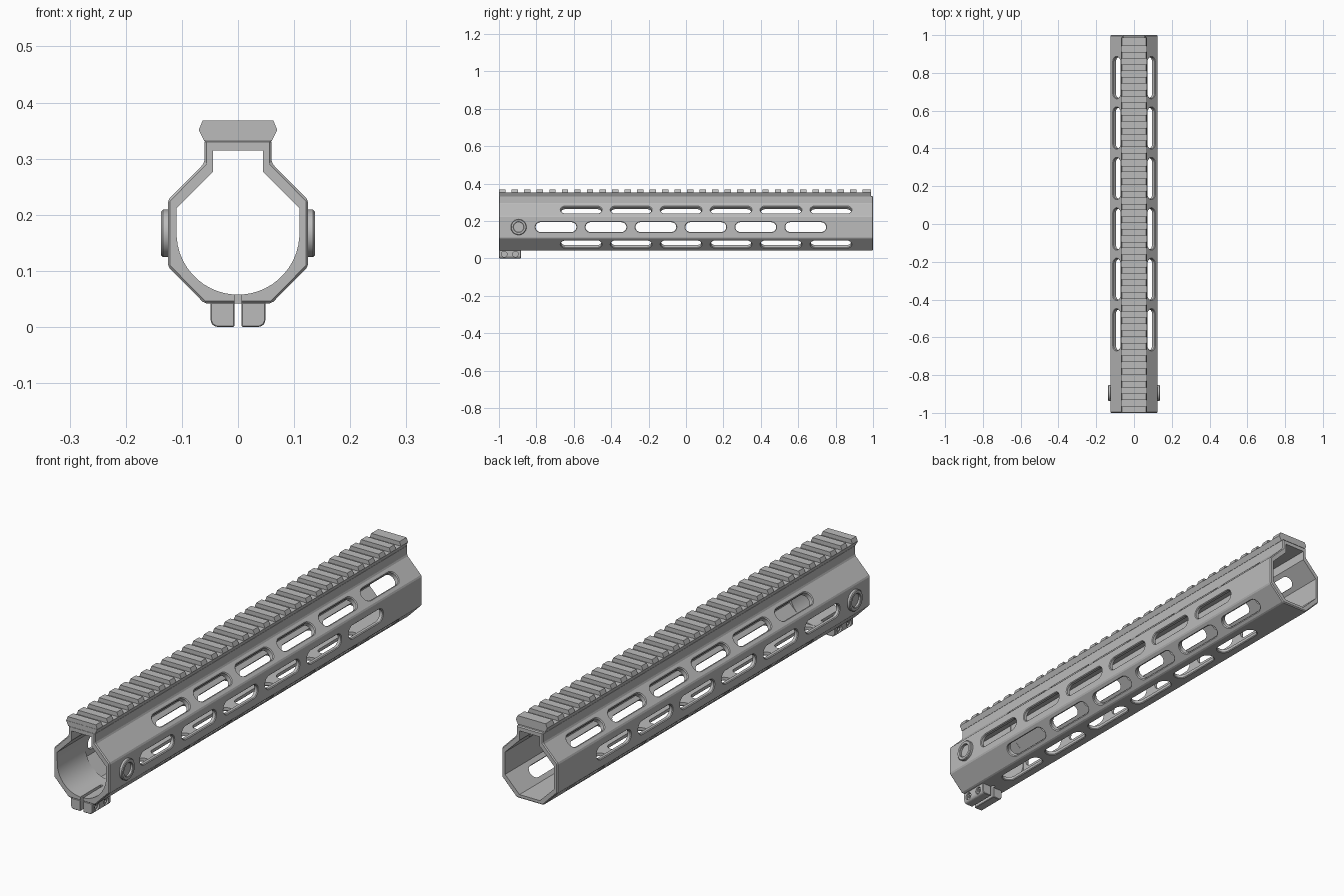
import bpy, bmesh, math
from mathutils import Vector, Matrix

if "Cube" in bpy.data.objects:
    bpy.data.objects.remove(bpy.data.objects["Cube"], do_unlink=True)

grey = bpy.data.materials.new("anodised_grey")
grey.use_nodes = True
grey.diffuse_color = (0.5, 0.5, 0.5, 1)
grey.node_tree.nodes["Principled BSDF"].inputs["Base Color"].default_value = (0.5, 0.5, 0.5, 1)

AXIS = 0.167      # height of the bore axis
FRONT = -1.0


def loft(bm, rings):
    """Skin a closed solid through rings of equal length."""
    rows = [[bm.verts.new(p) for p in ring] for ring in rings]
    n = len(rows[0])
    for a, b in zip(rows, rows[1:]):
        for i in range(n):
            j = (i + 1) % n
            bm.faces.new((a[i], a[j], b[j], b[i]))
    bm.faces.new(rows[0][::-1])
    bm.faces.new(rows[-1])


def prism(bm, profile, y0, y1):
    loft(bm, [[(x, y, z) for x, z in profile] for y in (y0, y1)])


def finish(bm, name, bevel=0):
    bmesh.ops.recalc_face_normals(bm, faces=bm.faces[:])
    if bevel:
        bmesh.ops.bevel(bm, geom=bm.edges[:], offset=bevel, segments=1, affect='EDGES')
    mesh = bpy.data.meshes.new(name)
    bm.to_mesh(mesh)
    bm.free()
    mesh.materials.append(grey)
    obj = bpy.data.objects.new(name, mesh)
    bpy.context.collection.objects.link(obj)
    return obj


def cut(obj, bm):
    """Subtract the solids in bm from obj."""
    cutter = finish(bm, "cutter")
    cutter.hide_render = True
    mod = obj.modifiers.new("cut", 'BOOLEAN')
    mod.operation = 'DIFFERENCE'
    mod.solver = 'EXACT'
    mod.object = cutter
    deps = bpy.context.evaluated_depsgraph_get()
    mesh = bpy.data.meshes.new_from_object(obj.evaluated_get(deps))
    obj.modifiers.clear()
    obj.data = mesh
    bpy.data.objects.remove(cutter, do_unlink=True)


def smooth(obj):
    bpy.ops.object.select_all(action='DESELECT')
    obj.select_set(True)
    bpy.context.view_layer.objects.active = obj
    bpy.ops.object.shade_smooth_by_angle(angle=math.radians(15))


def mirrored(half):
    return half + [(-x, z) for x, z in reversed(half)]


def circle(x, y, z, r, n=48):
    return [(x, y + r * math.cos(2 * math.pi * i / n), z + r * math.sin(2 * math.pi * i / n))
            for i in range(n)]


# Tube body: octagon with a neck under the rail
bm = bmesh.new()
prism(bm, mirrored([(0.06, 0.042), (0.125, 0.108), (0.125, 0.226),
                    (0.06, 0.292), (0.06, 0.334)]), FRONT, 1)
tube = finish(bm, "tube_body", 0.004)

# Octagonal bore behind the collar, round-bottomed bore through it
neck = [(0.11, 0.212), (0.045, 0.277), (0.045, 0.315)]
bm = bmesh.new()
prism(bm, mirrored([(0.0456, 0.057), (0.11, 0.1214)] + neck), -0.82, 1.1)
cut(tube, bm)
arc = [(0.1095 * math.sin(a), AXIS - 0.1095 * math.cos(a))
       for a in (math.radians(3.75 + 7.5 * i) for i in range(12))]
bm = bmesh.new()
prism(bm, mirrored(arc + [(x - 0.0005, z - 0.0005) for x, z in neck]), -1.1, -0.8)
cut(tube, bm)

# Clamping slit at the bottom of the collar
bm = bmesh.new()
prism(bm, mirrored([(0.006, 0.02), (0.006, 0.08)]), -1.1, -0.87)
cut(tube, bm)


# Accessory slots, arranged around the bore axis
def slot_ring(y, angle, dist, r):
    turn = Matrix.Rotation(-angle, 3, 'Y')
    ring = []
    for side in (1, -1):
        for i in range(17):
            a = math.pi * i / 16 - math.pi / 2
            p = Vector((dist, side * (0.083 + r * math.cos(a)), side * r * math.sin(a)))
            ring.append(turn @ p + Vector((0, y, AXIS)))
    return ring


bm = bmesh.new()
rows = [(deg, -0.695, 0.125) for deg in (0, 180, -90)]
rows += [(deg, -0.56, 0.13) for deg in (45, 135, -45, -135)]
for deg, start, face in rows:
    for i in range(6):
        steps = [(0.08, 0.026), (face - 0.003, 0.026), (face + 0.002, 0.031), (0.15, 0.031)]
        loft(bm, [slot_ring(start + i * 0.267, math.radians(deg), d, r) for d, r in steps])
cut(tube, bm)
smooth(tube)

# Rail: lower half runs the full length, teeth stand on it
bm = bmesh.new()
prism(bm, mirrored([(0.06, 0.331), (0.07, 0.351)]), FRONT, 0.988)
finish(bm, "rail_base")
bm = bmesh.new()
for i in range(30):
    y = -0.982 + i * 0.067
    y0, y1 = max(y - 0.017, FRONT), y + 0.017
    if i == 29:
        y0, y1 = 0.943, 0.988
    prism(bm, mirrored([(0.07, 0.351), (0.063, 0.368)]), y0, y1)
finish(bm, "rail_teeth")

for side, label in ((1, "left"), (-1, "right")):
    # Sling socket: raised ring with a blind hole
    bm = bmesh.new()
    shape = [(0.042, 0.12), (0.042, 0.134), (0.039, 0.137),
             (0.029, 0.137), (0.027, 0.135), (0.027, 0.127)]
    loft(bm, [circle(side * x, -0.895, AXIS, r) for r, x in shape])
    smooth(finish(bm, label + "_sling_socket"))

    # Clamp lug with two counterbored screws
    bm = bmesh.new()
    prism(bm, [(side * x, z) for x, z in ((0.006, 0), (0.038, 0), (0.045, 0.003),
                                          (0.049, 0.011), (0.049, 0.044), (0.006, 0.044))],
          FRONT, -0.882)
    lug = finish(bm, label + "_clamp_lug", 0.002)
    bm = bmesh.new()
    for y in (-0.972, -0.912):
        loft(bm, [circle(side * x, y, 0.022, 0.015, 24) for x in (0.036, 0.06)])
    cut(lug, bm)
    bm = bmesh.new()
    for y in (-0.972, -0.912):
        steps = [(0.03, 0.012), (0.044, 0.012), (0.044, 0.006), (0.038, 0.006)]
        loft(bm, [circle(side * x, y, 0.022, r, 24) for x, r in steps])
    finish(bm, label + "_clamp_screws")
